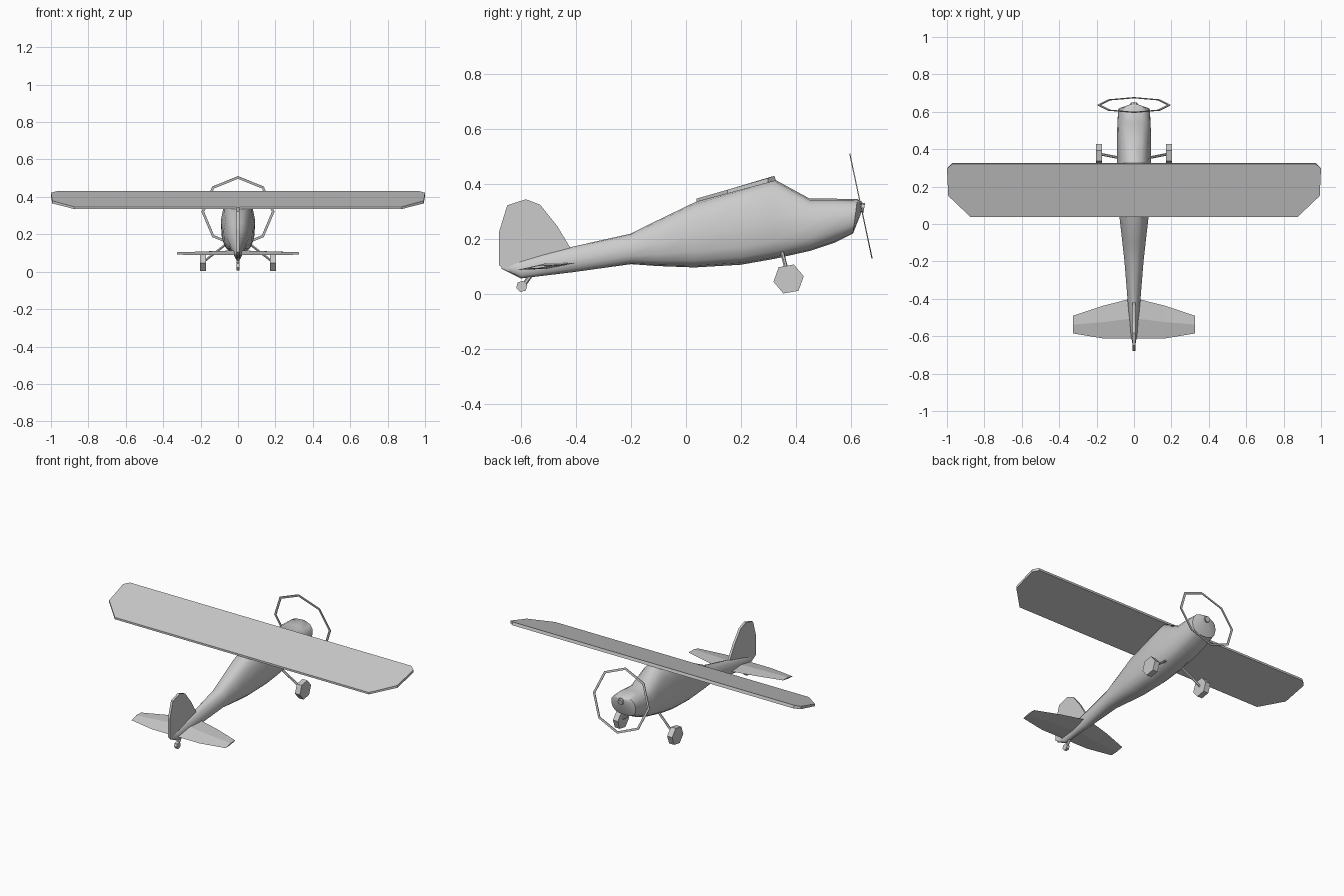
import bpy, bmesh
from math import sin, cos, pi, radians, copysign
from mathutils import Vector, Matrix

if "Cube" in bpy.data.objects:
    bpy.data.objects.remove(bpy.data.objects["Cube"])


def make(name, verts, faces, smooth=None):
    me = bpy.data.meshes.new(name)
    me.from_pydata([tuple(v) for v in verts], [], faces)
    bm = bmesh.new()
    bm.from_mesh(me)
    bmesh.ops.recalc_face_normals(bm, faces=bm.faces)
    bm.to_mesh(me)
    bm.free()
    ob = bpy.data.objects.new(name, me)
    bpy.context.collection.objects.link(ob)
    if smooth:
        bpy.ops.object.select_all(action='DESELECT')
        ob.select_set(True)
        bpy.context.view_layer.objects.active = ob
        bpy.ops.object.shade_smooth_by_angle(angle=radians(smooth))
    return ob


def loft(name, rings, smooth=None):
    """Skin a list of equal closed rings and cap both ends."""
    n = len(rings[0])
    verts = [v for r in rings for v in r]
    faces = [(k * n + i, k * n + (i + 1) % n, (k + 1) * n + (i + 1) % n, (k + 1) * n + i)
             for k in range(len(rings) - 1) for i in range(n)]
    faces += [tuple(range(n)), tuple(range((len(rings) - 1) * n, len(rings) * n))]
    return make(name, verts, faces, smooth)


def prism(name, a, b, r, sides, turn=0):
    """Straight prism from a to b."""
    a, b = Vector(a), Vector(b)
    d = (b - a).normalized()
    u = (Vector((0, 1, 0)) - d * d.y)
    u = u.normalized() if u.length > 0.1 else Vector((1, 0, 0))
    w = d.cross(u)
    rings = [[p + r * (cos(t) * u + sin(t) * w)
              for t in (turn + 2 * pi * i / sides for i in range(sides))] for p in (a, b)]
    return loft(name, rings)


# Fuselage: y, bottom z, top z, half width, squareness, narrowing of the top, lean of the ring
stations = [
    (-0.67, 0.092, 0.102, 0.003, 1.0, 0.0, 0),
    (-0.60, 0.057, 0.125, 0.016, 1.0, 0.3, 0),
    (-0.41, 0.080, 0.173, 0.034, 0.9, 0.3, 0),
    (-0.20, 0.109, 0.220, 0.051, 0.8, 0.2, 0),
    (-0.10, 0.102, 0.270, 0.062, 0.75, 0.2, 0),
    (0.03, 0.097, 0.333, 0.077, 0.7, 0.2, 0),
    (0.20, 0.107, 0.383, 0.088, 0.65, 0.2, 0),
    (0.32, 0.128, 0.418, 0.092, 0.6, 0.25, 0),
    (0.45, 0.157, 0.347, 0.091, 0.7, 0.15, 0),
    (0.54, 0.187, 0.347, 0.089, 0.75, 0.0, 0),
    (0.615, 0.220, 0.345, 0.084, 0.8, 0.0, 0.008),
    (0.637, 0.290, 0.337, 0.028, 1.0, 0.0, 0.002),
]
N = 16
rings = []
for y, lo, hi, w, p, nar, lean in stations:
    ring = []
    for i in range(N):
        t = 2 * pi * i / N
        c, s = (copysign(abs(f(t)) ** p, f(t)) for f in (cos, sin))
        ring.append((w * c * (1 - nar * max(s, 0)), y + lean * s, (lo + hi) / 2 + s * (hi - lo) / 2))
    rings.append(ring)
loft("fuselage", rings, 40)

# Spinner
prism("spinner", (0, 0.62, 0.318), (0, 0.648, 0.313), 0.018, 8)

# Propeller sweep, a thin tilted octagonal ring
tilt = Matrix.Rotation(radians(12), 3, 'X')
pv, pf = [], []
for i in range(8):
    t = i * pi / 4
    for r, d in ((0.195, -0.002), (0.195, 0.002), (0.181, 0.002), (0.181, -0.002)):
        pv.append(tilt @ Vector((r * sin(t), d, r * cos(t))) + Vector((0, 0.636, 0.32)))
    for j in range(4):
        a, b = i * 4, (i + 1) % 8 * 4
        pf.append((a + j, a + (j + 1) % 4, b + (j + 1) % 4, b + j))
make("propeller_ring", pv, pf)

# Wing plate, sloping up toward its leading edge
half = [(0.97, 0.327), (1.0, 0.298), (0.993, 0.15), (0.875, 0.038)]
outline = half + [(-x, y) for x, y in reversed(half)]
wing_z = lambda y: 0.335 + (y - 0.038) * 0.268
loft("wing", [[(x, y, wing_z(y)) for x, y in outline],
              [(x, y - 0.006 * (y > 0.3), wing_z(y) + 0.012 + 0.02 * (y - 0.038)) for x, y in outline]])

# Tailplane, thick at the root and thin at the tips
cols = [(-0.325, -0.49, -0.585, 0.006), (-0.165, -0.437, -0.612, 0.012), (0, -0.395, -0.612, 0.018),
        (0.165, -0.437, -0.612, 0.012), (0.325, -0.49, -0.585, 0.006)]
tail_z = lambda y: 0.088 + (y + 0.612) * 0.12
rings = []
for x, f, b, h in cols:
    m = (f + b) / 2
    rings.append([(x, f, tail_z(f)), (x, m, tail_z(m) + h / 2 + 0.004),
                  (x, b, tail_z(b)), (x, m, tail_z(m) - h / 2)])
loft("tailplane", rings)

# Fin and rudder
fin = [(-0.42, 0.168), (-0.47, 0.25), (-0.53, 0.325), (-0.582, 0.345), (-0.65, 0.323),
       (-0.68, 0.225), (-0.68, 0.105), (-0.605, 0.062), (-0.42, 0.10)]
loft("fin", [[(x, y, z) for y, z in fin] for x in (-0.007, 0.007)])

# Main wheels and struts
for side, s in (("left", -1), ("right", 1)):
    prism(side + "_wheel", (s * 0.17, 0.373, 0.055), (s * 0.204, 0.373, 0.055), 0.056, 6, s * radians(10))
    prism(side + "_strut", (s * 0.06, 0.35, 0.15), (s * 0.175, 0.373, 0.06), 0.007, 6)

# Tail wheel and its leg
prism("tail_wheel", (-0.009, -0.597, 0.028), (0.009, -0.597, 0.028), 0.021, 6, radians(15))
prism("tail_leg", (0, -0.56, 0.075), (0, -0.592, 0.03), 0.008, 6)
